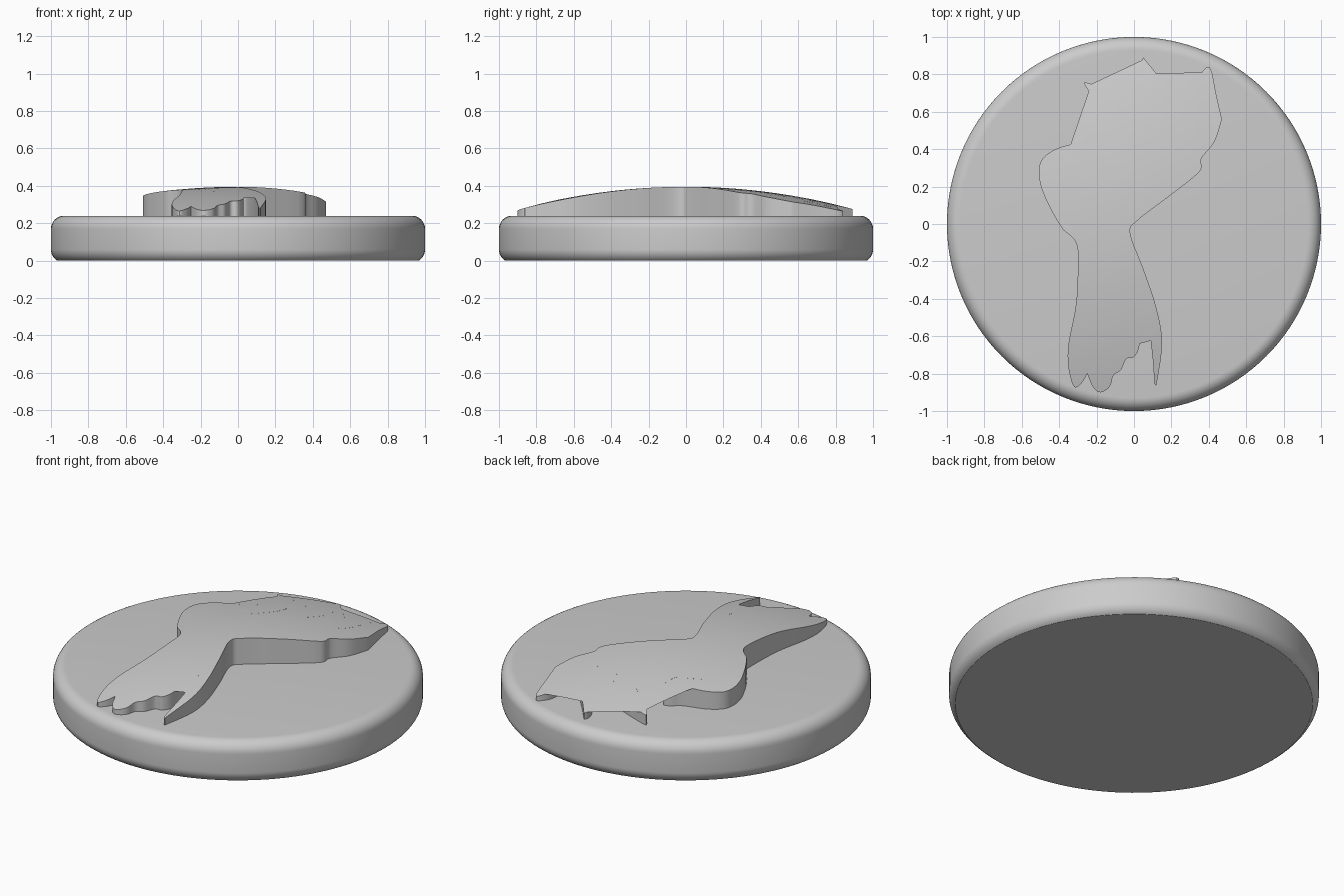
import bpy, bmesh, math
from mathutils import Vector

default_cube = bpy.data.objects.get("Cube")
if default_cube:
    bpy.data.objects.remove(default_cube, do_unlink=True)

grey = bpy.data.materials.new("plain_grey")
grey.use_nodes = True
grey_value = (0.6, 0.6, 0.6, 1)
grey.diffuse_color = grey_value
grey.node_tree.nodes["Principled BSDF"].inputs["Base Color"].default_value = grey_value

DISC_TOP, DOME_TOP, DOME_RADIUS = 0.24, 0.395, 3.4


def finish(bm, name):
    """Turn a bmesh into a smooth object that keeps its sharp edges."""
    bmesh.ops.recalc_face_normals(bm, faces=bm.faces)
    mesh = bpy.data.meshes.new(name)
    bm.to_mesh(mesh)
    bm.free()
    mesh.materials.append(grey)
    obj = bpy.data.objects.new(name, mesh)
    bpy.context.collection.objects.link(obj)
    bpy.ops.object.select_all(action='DESELECT')
    obj.select_set(True)
    bpy.context.view_layer.objects.active = obj
    bpy.ops.object.shade_smooth_by_angle(angle=math.radians(30))
    return obj


def smooth_path(points, steps=5):
    """Catmull-Rom curve through the points, leaving out the last one."""
    pts = [Vector(p) / 100 for p in points]
    pts = [pts[0]] + pts + [pts[-1]]
    path = []
    for a, b, c, d in zip(pts, pts[1:], pts[2:], pts[3:]):
        for i in range(steps):
            t = i / steps
            path.append(b + 0.5 * t * ((c - a) + t * ((2*a - 5*b + 4*c - d)
                                                      + t * (3*(b - c) + d - a))))
    return path


# Round base: rounded upper rim, partly rounded lower rim
def rim_arc(centre_z, start, end, radius=0.07, steps=8):
    angles = [start + (end - start) * i / steps for i in range(steps + 1)]
    return [(1 - radius + radius * math.cos(a), 0, centre_z + radius * math.sin(a))
            for a in angles]


profile = rim_arc(0.06, -math.asin(6 / 7), 0) + rim_arc(DISC_TOP - 0.07, 0, math.pi / 2)
profile = [(0, 0, 0)] + profile + [(0, 0, DISC_TOP)]
bm = bmesh.new()
verts = [bm.verts.new(p) for p in profile]
edges = [bm.edges.new(pair) for pair in zip(verts, verts[1:])]
bmesh.ops.spin(bm, geom=verts + edges, cent=(0, 0, 0), axis=(0, 0, 1),
               angle=math.tau, steps=128)
bmesh.ops.remove_doubles(bm, verts=bm.verts, dist=0.0001)
finish(bm, "round_base")

# Hand outline in hundredths; each run is smooth and meets the next at a corner
forearm_outer = [(12, -86), (15, -64), (12, -45), (5, -24), (-2, -5), (2, 2),
                 (19, 15), (35, 28), (36, 35), (43, 44), (47, 56)]
little_finger = [(47, 56), (44, 69), (41, 83), (37, 82), (34, 75), (34, 61),
                 (31, 52), (24, 47.5)]
ring_finger = [(24, 47.5), (25, 52), (28, 58), (25, 65), (14, 78), (5, 89)]
ring_inner = [(5, 89), (4, 86), (6, 80), (13, 71), (14, 61), (10, 50.5)]
middle_finger = [(10, 50.5), (6, 60), (1, 65), (-10, 70), (-25, 75.5), (-26, 74),
                 (-22, 69), (-14, 63), (-7, 57), (-6, 50), (-9, 42), (-18, 30), (-28, 23)]
thumb_tip = [(-28, 23), (-35, 31)]
thumb = [(-35, 31), (-27, 35.5), (-21, 38), (-19, 44), (-19.5, 49), (-23.5, 48),
         (-29, 44), (-42, 40), (-50, 33), (-50, 21), (-44, 7), (-38, -3)]
forearm_inner = [(-38, -3), (-31, -10), (-30, -22), (-31, -43), (-35, -64),
                 (-35, -77), (-32, -87), (-28, -85), (-25, -80)]
sleeve_end = [(-25, -80), (-22, -87), (-18, -90), (-13, -87), (-11, -81), (-7, -78),
              (-4, -72), (0, -71), (3, -64), (2, -46), (3, -40)]
sleeve_slit = [(3, -40), (5, -43), (8, -56), (10, -72), (11, -85), (12, -86)]

outline = []
for run in (forearm_outer, little_finger, ring_finger, ring_inner, middle_finger,
            thumb_tip, thumb, forearm_inner, sleeve_end, sleeve_slit):
    outline += smooth_path(run)

# Raised hand: slice the flat shape finely, extrude it, and dome its top
bm = bmesh.new()
face = bm.faces.new([bm.verts.new((p.x, p.y, DISC_TOP - 0.02)) for p in outline])
bmesh.ops.triangulate(bm, faces=[face])
for axis in (Vector((1, 0, 0)), Vector((0, 1, 0))):
    for i in range(-11, 12):
        bmesh.ops.bisect_plane(bm, geom=bm.verts[:] + bm.edges[:] + bm.faces[:],
                               dist=0.00001, plane_co=axis * i * 0.08, plane_no=axis)
raised = bmesh.ops.extrude_face_region(bm, geom=bm.faces[:], use_keep_orig=True)
for v in raised["geom"]:
    if isinstance(v, bmesh.types.BMVert):
        drop = DOME_RADIUS - math.sqrt(DOME_RADIUS ** 2 - v.co.x ** 2 - v.co.y ** 2)
        v.co.z = DOME_TOP - drop
finish(bm, "raised_hand")
